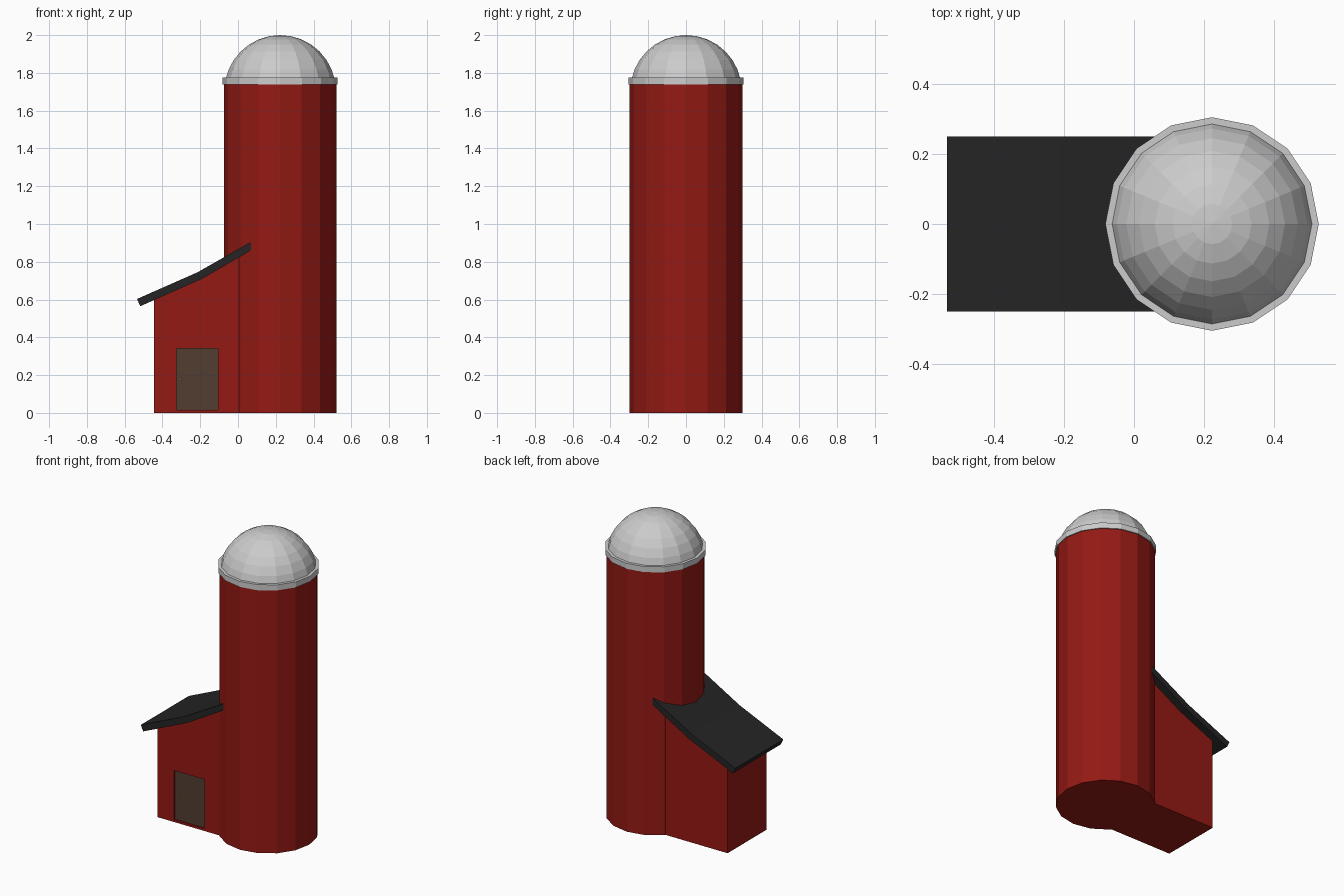
import bpy, bmesh, math

if "Cube" in bpy.data.objects:
    bpy.data.objects.remove(bpy.data.objects["Cube"])


def material(name, rgb):
    m = bpy.data.materials.new(name)
    m.diffuse_color = (*rgb, 1)
    m.use_nodes = True
    m.node_tree.nodes["Principled BSDF"].inputs["Base Color"].default_value = m.diffuse_color
    return m


RED = material("barn_red", (0.30, 0.010, 0.007))
BLACK = material("roof_black", (0.018, 0.018, 0.018))
BROWN = material("door_brown", (0.085, 0.048, 0.03))
BRASS = material("brass", (0.7, 0.4, 0.08))


def finish(name, bm, mat=None):
    bmesh.ops.recalc_face_normals(bm, faces=bm.faces)
    me = bpy.data.meshes.new(name)
    bm.to_mesh(me)
    bm.free()
    ob = bpy.data.objects.new(name, me)
    bpy.context.collection.objects.link(ob)
    if mat:
        me.materials.append(mat)
    return ob


def extrude_profile(name, points, y0, y1, mat=None):
    """Extrude an xz outline along y."""
    bm = bmesh.new()
    face = bm.faces.new([bm.verts.new((x, y0, z)) for x, z in points])
    ext = bmesh.ops.extrude_face_region(bm, geom=[face])["geom"]
    verts = [v for v in ext if isinstance(v, bmesh.types.BMVert)]
    bmesh.ops.translate(bm, verts=verts, vec=(0, y1 - y0, 0))
    return finish(name, bm, mat)


def lathe(name, profile, cx, closed, mat=None, n=16):
    """Spin an rz profile into an n-sided form about x = cx."""
    bm = bmesh.new()
    vs = [bm.verts.new((cx + r, 0, z)) for r, z in profile]
    edges = [bm.edges.new(p) for p in zip(vs, vs[1:])]
    if closed:
        edges.append(bm.edges.new((vs[-1], vs[0])))
    bmesh.ops.spin(bm, geom=vs + edges, cent=(cx, 0, 0), axis=(0, 0, 1),
                   angle=math.tau, steps=n, use_merge=True)
    bmesh.ops.remove_doubles(bm, verts=bm.verts, dist=1e-4)
    return finish(name, bm, mat)


def rect(x0, x1, z0, z1):
    return [(x0, z0), (x1, z0), (x1, z1), (x0, z1)]


CX = 0.223

# Silo tower, rim and dome
lathe("silo_tower", [(0, 0), (0.298, 0), (0.298, 1.745), (0, 1.745)], CX, False, RED)
lathe("dome_rim", [(0.28, 1.738), (0.305, 1.738), (0.305, 1.775), (0.28, 1.775)], CX, True)
R = 0.295
dome = [(R * math.sin(i * math.pi / 16), 2 - R + R * math.cos(i * math.pi / 16))
        for i in range(9)]
lathe("dome", dome, CX, False)

# Lean-to shed
shed = extrude_profile("shed", [(-0.445, 0), (0.06, 0), (0.06, 0.856),
                                (-0.19, 0.712), (-0.445, 0.598)], -0.202, 0.202, RED)

# Door recess
cutter = extrude_profile("door_cutter", rect(-0.325, -0.105, 0.015, 0.34), -0.3, -0.19)
cutter.hide_render = True
cutter.hide_set(True)
cut = shed.modifiers.new("door_recess", "BOOLEAN")
cut.operation = "DIFFERENCE"
cut.solver = "EXACT"
cut.object = cutter

# Door and knob
extrude_profile("door", rect(-0.325, -0.105, 0.015, 0.34), -0.192, -0.185, BROWN)
bm = bmesh.new()
bmesh.ops.create_uvsphere(bm, u_segments=8, v_segments=6, radius=0.006)
bmesh.ops.translate(bm, verts=bm.verts, vec=(-0.302, -0.195, 0.18))
finish("door_knob", bm, BRASS)

# Bent slab roof
extrude_profile("shed_roof", [(-0.517, 0.565), (-0.19, 0.71), (0.068, 0.86),
                              (0.068, 0.905), (-0.215, 0.744), (-0.535, 0.603)],
                -0.25, 0.25, BLACK)
